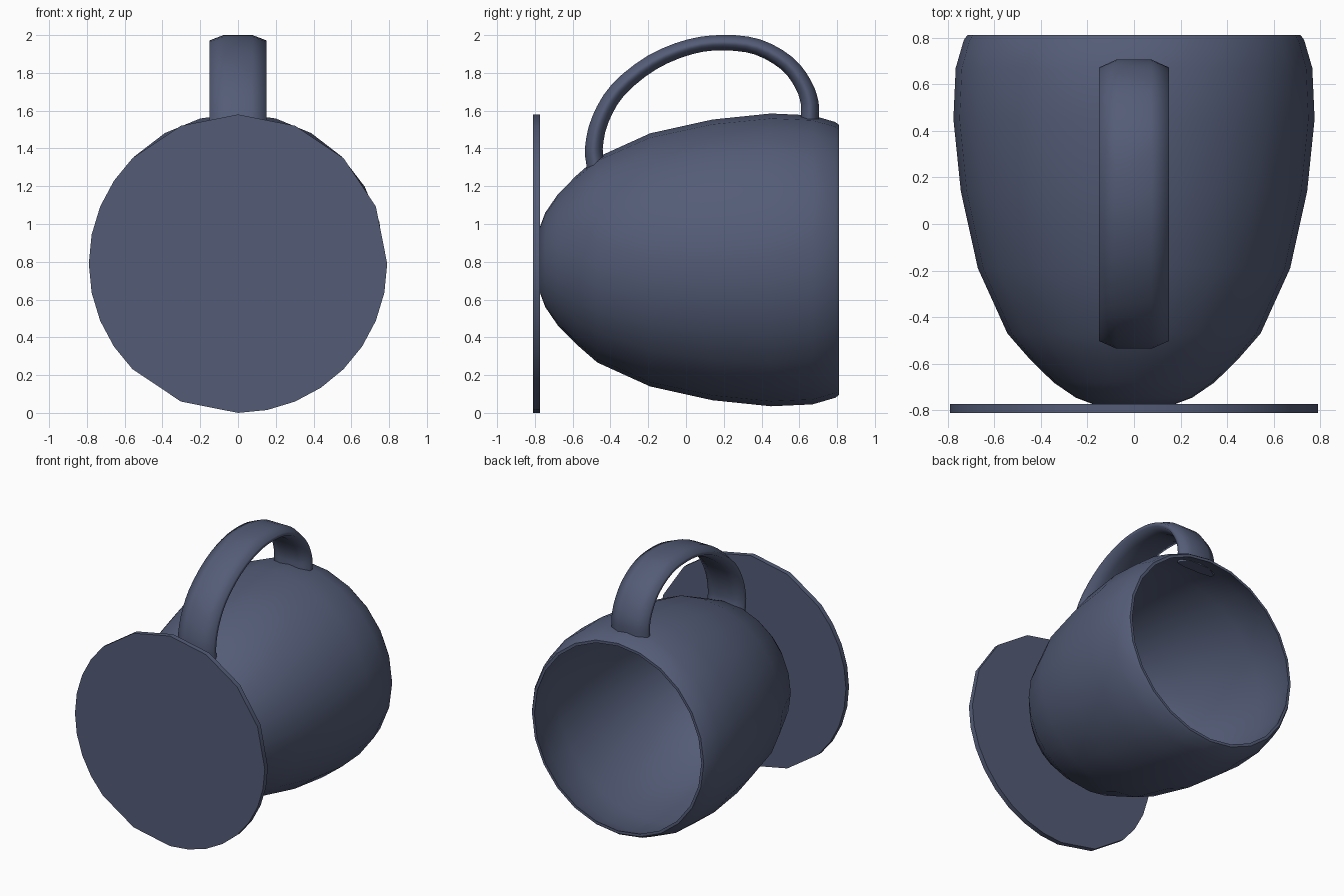
import bpy, bmesh, math
from mathutils import Vector

if "Cube" in bpy.data.objects:
    bpy.data.objects.remove(bpy.data.objects["Cube"])

# Slate blue glaze for every part
glaze = bpy.data.materials.new("slate_blue")
glaze.diffuse_color = (0.088, 0.108, 0.185, 1)
glaze.use_nodes = True
glaze.node_tree.nodes["Principled BSDF"].inputs["Base Color"].default_value = glaze.diffuse_color


def make(name, verts, faces, angle):
    me = bpy.data.meshes.new(name)
    me.from_pydata([tuple(v) for v in verts], [], faces)
    bm = bmesh.new()
    bm.from_mesh(me)
    bmesh.ops.recalc_face_normals(bm, faces=bm.faces)
    bm.to_mesh(me)
    bm.free()
    me.materials.append(glaze)
    ob = bpy.data.objects.new(name, me)
    bpy.context.collection.objects.link(ob)
    bpy.ops.object.select_all(action='DESELECT')
    ob.select_set(True)
    bpy.context.view_layer.objects.active = ob
    bpy.ops.object.shade_smooth_by_angle(angle=math.radians(angle))
    return ob


def skin(rings):
    # Joins equal rings into a tube with capped ends
    n = len(rings[0])
    verts = [v for r in rings for v in r]
    faces = [(i * n + j, i * n + (j + 1) % n, (i + 1) * n + (j + 1) % n, (i + 1) * n + j)
             for i in range(len(rings) - 1) for j in range(n)]
    faces += [tuple(range(n)), tuple(range((len(rings) - 1) * n, len(rings) * n))]
    return verts, faces


def ring(y, r, zc, turns):
    # Circle around the y axis, at the given fractions of a turn
    angles = [2 * math.pi * t for t in turns]
    return [(r * math.cos(a), y, zc + r * math.sin(a)) for a in angles]


def smooth_path(points, cuts):
    # Catmull-Rom curve through the points
    p = [2 * points[0] - points[1]] + points + [2 * points[-1] - points[-2]]
    out = []
    for i in range(1, len(p) - 2):
        a, b, c, d = p[i - 1:i + 3]
        for k in range(cuts):
            t = k / cuts
            out.append(0.5 * (2 * b + (c - a) * t + (2 * a - 5 * b + 4 * c - d) * t ** 2
                              + (3 * b - a - 3 * c + d) * t ** 3))
    return out + [points[-1]]


# Cup lying on its side: outer wall, rim, then a thin inner wall
outer = [(-0.775, 0.17), (-0.745, 0.25), (-0.68, 0.345), (-0.58, 0.447), (-0.47, 0.543),
         (-0.19, 0.67), (0.14, 0.743), (0.45, 0.775), (0.67, 0.765), (0.79, 0.73), (0.81, 0.715)]
inner = [(0.81, 0.695), (0.67, 0.745), (0.45, 0.755), (0.14, 0.723), (-0.19, 0.649),
         (-0.46, 0.525), (-0.567, 0.431), (-0.665, 0.331), (-0.728, 0.238), (-0.756, 0.16)]
cup_turns = [k / 24 for k in range(24)]
make("cup_body", *skin([ring(y, r, 0.81, cup_turns) for y, r in outer + inner]), angle=45)

# Thin round plate at the base, with uneven facets
plate_steps = list(range(0, 12, 2)) + list(range(12, 21)) + [22] + list(range(24, 32))
plate_turns = [k / 32 for k in plate_steps]
make("base_plate", *skin([ring(y, 0.79, 0.79, plate_turns) for y in (-0.81, -0.773)]), angle=40)

# Strap handle: rounded section swept along an arch, thicker at its feet
path = [(-0.475, 1.30), (-0.488, 1.40), (-0.455, 1.55), (-0.36, 1.71), (-0.18, 1.855),
        (0.02, 1.938), (0.20, 1.96), (0.38, 1.937), (0.535, 1.85), (0.62, 1.74),
        (0.655, 1.64), (0.655, 1.55)]
half = [(-0.15, 0.012), (-0.075, 0.04), (0.075, 0.04), (0.15, 0.012)]
section = half + [(-x, -h) for x, h in half]
pts = smooth_path([Vector((0, y, z)) for y, z in path], 3)
last = len(pts) - 1
rings = []
for i, p in enumerate(pts):
    t = (pts[min(i + 1, last)] - pts[max(i - 1, 0)]).normalized()
    normal = Vector((0, -t.z, t.y))
    thick = 1 + 0.22 * abs(2 * i / last - 1)
    loop = [p + Vector((x, 0, 0)) + normal * h * thick for x, h in section]
    if i in (0, last):
        # Ends follow the curved cup wall
        for v in loop:
            v.z += (0.6 * (v.y - p.y) if i == 0 else 0) - 0.2 * abs(v.x)
    rings.append(loop)
make("handle", *skin(rings), angle=80)
